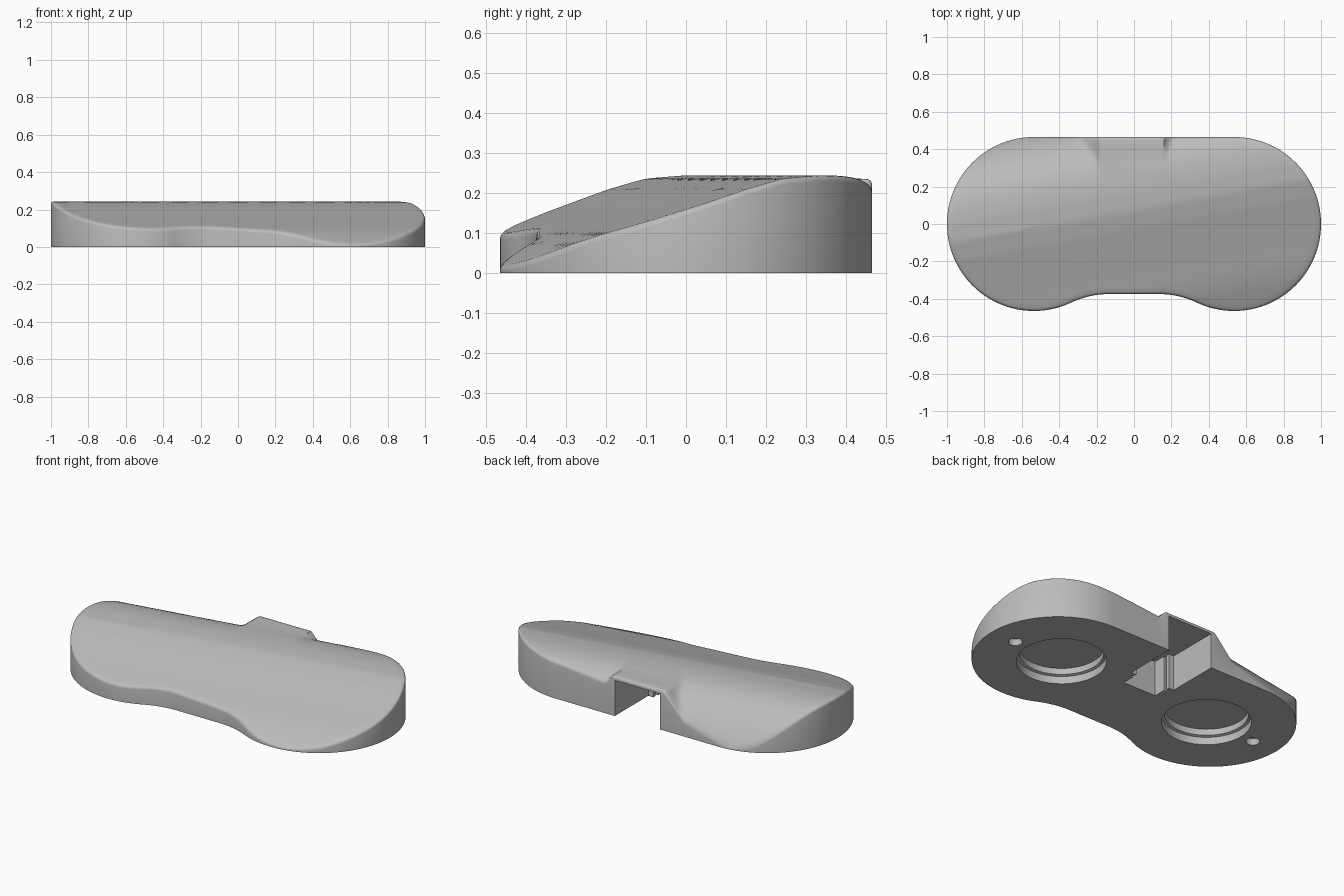
import bpy, bmesh, math
from mathutils import Vector

cube = bpy.data.objects.get("Cube")
if cube:
    bpy.data.objects.remove(cube, do_unlink=True)

R, CX, TOP = 0.465, 0.535, 0.244   # lobe radius, lobe centre, crest height

grey = bpy.data.materials.new("light_grey")
grey.use_nodes = True
colour = (0.5, 0.5, 0.5, 1)
grey.diffuse_color = colour
grey.node_tree.nodes["Principled BSDF"].inputs["Base Color"].default_value = colour

# Fore slope of the crowned top, as (distance from crest, height)
SLOPE = [(0, .244), (.1, .236), (.2, .209), (.3, .176), (.436, .133), (.55, .098), (.62, .072), (.76, .008)]


def top_height(x, y):
    """Cylinder-like crown along a slanted crest, plus the raised rear hump."""
    d = y - 0.175 - 0.18 * x
    if d > 0:
        z = TOP * (1 - (d / 0.4) ** 3)
    else:
        z = SLOPE[-1][1]
        for (a, za), (b, zb) in zip(SLOPE, SLOPE[1:]):
            if a <= -d <= b:
                z = za + (zb - za) * (-d - a) / (b - a)
                break
    hump = 0.235 - 1.1 * max(0, abs(x + 0.01) - 0.17) - max(0, 0.27 - y)
    z = 0.5 * (z + hump + math.sqrt((z - hump) ** 2 + 0.0001))
    return min(TOP, max(0.012, z))


def front_y(x):
    """Front outline: two lobes joined by a shallow waist."""
    x = abs(x)
    if x < 0.14:
        return -0.375
    if x < 0.34:
        return -0.375 - 0.047 * ((x - 0.14) / 0.2) ** 2
    return -math.sqrt(R * R - (x - CX) ** 2)


def outline():
    n, arc = 80, 64
    xs = [-CX + 2 * CX * i / n for i in range(n + 1)]
    pts = [(x, front_y(x)) for x in xs]
    ends = [math.pi * (i / arc - 0.5) for i in range(1, arc)]
    pts += [(CX + R * math.cos(a), R * math.sin(a)) for a in ends]
    pts += [(x, R) for x in reversed(xs)]
    pts += [(-CX - R * math.cos(a), -R * math.sin(a)) for a in ends]
    return pts


def make_object(name, bm):
    bmesh.ops.recalc_face_normals(bm, faces=bm.faces)
    mesh = bpy.data.meshes.new(name)
    bm.to_mesh(mesh)
    bm.free()
    mesh.materials.append(grey)
    obj = bpy.data.objects.new(name, mesh)
    bpy.context.collection.objects.link(obj)
    return obj


def make_body():
    bm = bmesh.new()
    pts = outline()
    rings = [[bm.verts.new((x, y, 0)) for x, y in pts]]
    insets = [0, 0.001, 0.004, 0.008, 0.015]          # rounded rim
    steps = [(s, 0) for s in insets] + [(0.015, i / 16) for i in range(1, 17)]
    for inset, frac in steps:
        ring = []
        for x, y in pts:
            spine = Vector((max(-CX, min(CX, x)), 0))
            arm = Vector((x, y)) - spine
            p = spine + arm * (1 - inset / arm.length) * (1 - frac)
            z = top_height(p.x, p.y)
            r = min(0.015, z * 0.5)
            drop = r * (1 - math.sqrt(max(0, 1 - (1 - inset / 0.015) ** 2)))
            ring.append(bm.verts.new((p.x, p.y, z - drop)))
        rings.append(ring)
    n = len(pts)
    for low, high in zip(rings, rings[1:]):
        for i in range(n):
            j = (i + 1) % n
            bm.faces.new((low[i], low[j], high[j], high[i]))
    bm.faces.new(rings[0][::-1])
    bmesh.ops.remove_doubles(bm, verts=rings[-1], dist=0.0001)
    return make_object("body", bm)


def lathe_cutter(name, x, profile):
    """Solid of revolution about a vertical axis at (x, 0)."""
    bm = bmesh.new()
    n = 64
    rings = [[bm.verts.new((x + r * math.cos(2 * math.pi * i / n), r * math.sin(2 * math.pi * i / n), z))
              for i in range(n)] for r, z in profile]
    for low, high in zip(rings, rings[1:]):
        for i in range(n):
            j = (i + 1) % n
            bm.faces.new((low[i], low[j], high[j], high[i]))
    bm.faces.new(rings[0][::-1])
    bm.faces.new(rings[-1])
    return make_object(name, bm)


def slot_cutter(name):
    """Stepped plan of the rear slot, extruded up from below."""
    half = [(0.11, 0.04), (0.11, 0.115), (0.125, 0.115), (0.125, 0.13),
            (0.115, 0.13), (0.115, 0.15), (0.148, 0.15), (0.148, 0.6)]
    plan = half + [(-x, y) for x, y in reversed(half)]
    bm = bmesh.new()
    base = bm.faces.new([bm.verts.new((x - 0.005, y, -0.1)) for x, y in plan])
    top = bmesh.ops.extrude_face_region(bm, geom=[base])["geom"]
    bmesh.ops.translate(bm, vec=(0, 0, 0.312), verts=[v for v in top if isinstance(v, bmesh.types.BMVert)])
    return make_object(name, bm)


# Body with its underside recesses
body = make_body()
cutters = [slot_cutter("slot_cutter")]
for side in (-1, 1):
    cutters.append(lathe_cutter("recess_cutter", side * 0.51,
                                [(0.243, -0.1), (0.243, 0.045), (0.228, 0.05), (0.228, 0.087)]))
    cutters.append(lathe_cutter("pin_hole_cutter", side * 0.835,
                                [(0.038, -0.1), (0.038, 0.02), (0.03, 0.035), (0.015, 0.042)]))

bpy.context.view_layer.objects.active = body
for cutter in cutters:
    cutter.hide_render = True
    mod = body.modifiers.new(cutter.name, "BOOLEAN")
    mod.operation, mod.solver, mod.object = "DIFFERENCE", "EXACT", cutter
    bpy.ops.object.modifier_apply(modifier=mod.name)
    bpy.data.objects.remove(cutter, do_unlink=True)

# Smooth crown, crisp rim
bpy.ops.object.select_all(action="DESELECT")
body.select_set(True)
bpy.ops.object.shade_smooth_by_angle(angle=math.radians(35))
